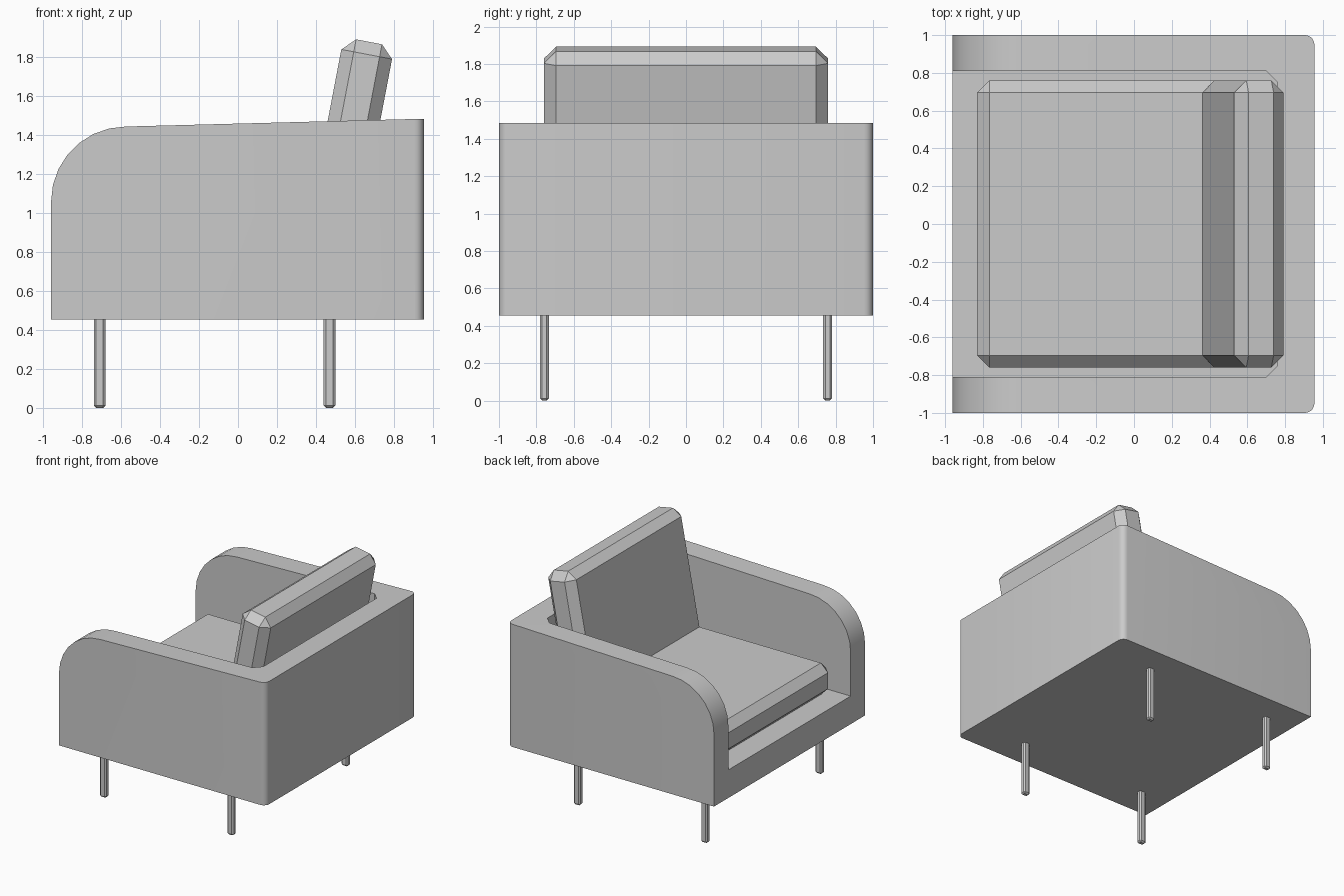
import bpy, bmesh, math
from mathutils import Matrix

if "Cube" in bpy.data.objects:
    bpy.data.objects.remove(bpy.data.objects["Cube"])


def finish(bm, name):
    bmesh.ops.recalc_face_normals(bm, faces=bm.faces[:])
    me = bpy.data.meshes.new(name)
    bm.to_mesh(me)
    bm.free()
    ob = bpy.data.objects.new(name, me)
    bpy.context.collection.objects.link(ob)
    return ob


def prism(points, offset):
    bm = bmesh.new()
    face = bm.faces.new([bm.verts.new(p) for p in points])
    new = bmesh.ops.extrude_face_region(bm, geom=[face])["geom"]
    bmesh.ops.translate(bm, vec=offset, verts=[v for v in new if isinstance(v, bmesh.types.BMVert)])
    return bm


def chamfered_box(name, size, center, bevel, tilt=0.0):
    bm = bmesh.new()
    bmesh.ops.create_cube(bm, size=1)
    bmesh.ops.scale(bm, vec=size, verts=bm.verts)
    bmesh.ops.bevel(bm, geom=bm.edges[:], offset=bevel, segments=1, affect='EDGES', profile=0.5)
    ob = finish(bm, name)
    ob.matrix_world = Matrix.Translation(center) @ Matrix.Rotation(tilt, 4, 'Y')
    return ob


# Shell: side profile with a rounded arm front, extruded across the width
W, E, BASE = -0.96, 0.955, 0.455
profile = [(E, BASE), (E, 1.485)]
R = 0.385
for i in range(8):
    a = math.radians(90 + 90 * i / 7)
    profile.append((W + R + R * math.cos(a), 1.06 + R * math.sin(a)))
profile.append((W, BASE))
bm = prism([(x, -1, z) for x, z in profile], (0, 2, 0))
bmesh.ops.recalc_face_normals(bm, faces=bm.faces[:])
corners = [e for e in bm.edges if all(abs(v.co.x - E) < 1e-4 for v in e.verts)
           and abs(e.verts[0].co.z - e.verts[1].co.z) > 0.5]
bmesh.ops.bevel(bm, geom=corners, offset=0.05, segments=5, affect='EDGES', profile=0.5)
shell = finish(bm, "armchair_shell")

# Seat well cut from the shell, open at the arm fronts
well = [(-1.2, -0.81), (0.70, -0.81), (0.76, -0.75), (0.76, 0.75), (0.70, 0.81), (-1.2, 0.81)]
cutter = finish(prism([(x, y, 0.69) for x, y in well], (0, 0, 1.5)), "well_cutter")
cutter.hide_render = True
mod = shell.modifiers.new("seat_well", 'BOOLEAN')
mod.operation, mod.solver, mod.object = 'DIFFERENCE', 'EXACT', cutter
bpy.context.view_layer.objects.active = shell
shell.select_set(True)
bpy.ops.object.modifier_apply(modifier=mod.name)
bpy.data.objects.remove(cutter)
bpy.ops.object.shade_smooth_by_angle(angle=math.radians(25))

# Cushions
chamfered_box("seat_cushion", (1.55, 1.52, 0.265), (-0.055, 0, 0.8275), 0.065)
TILT, H, T = math.radians(10.8), 1.03, 0.265
top = (0.665, 1.88)
chamfered_box("back_cushion", (T, 1.52, H),
              (top[0] + 0.008 - H / 2 * math.sin(TILT), 0, top[1] - H / 2 * math.cos(TILT)),
              0.065, TILT)

# Legs
for end, x in (("front", -0.71), ("rear", 0.47)):
    for side, y in (("left", -0.757), ("right", 0.757)):
        chamfered_box(f"{end}_{side}_leg", (0.06, 0.048, 0.47), (x, y, 0.235), 0.012)
